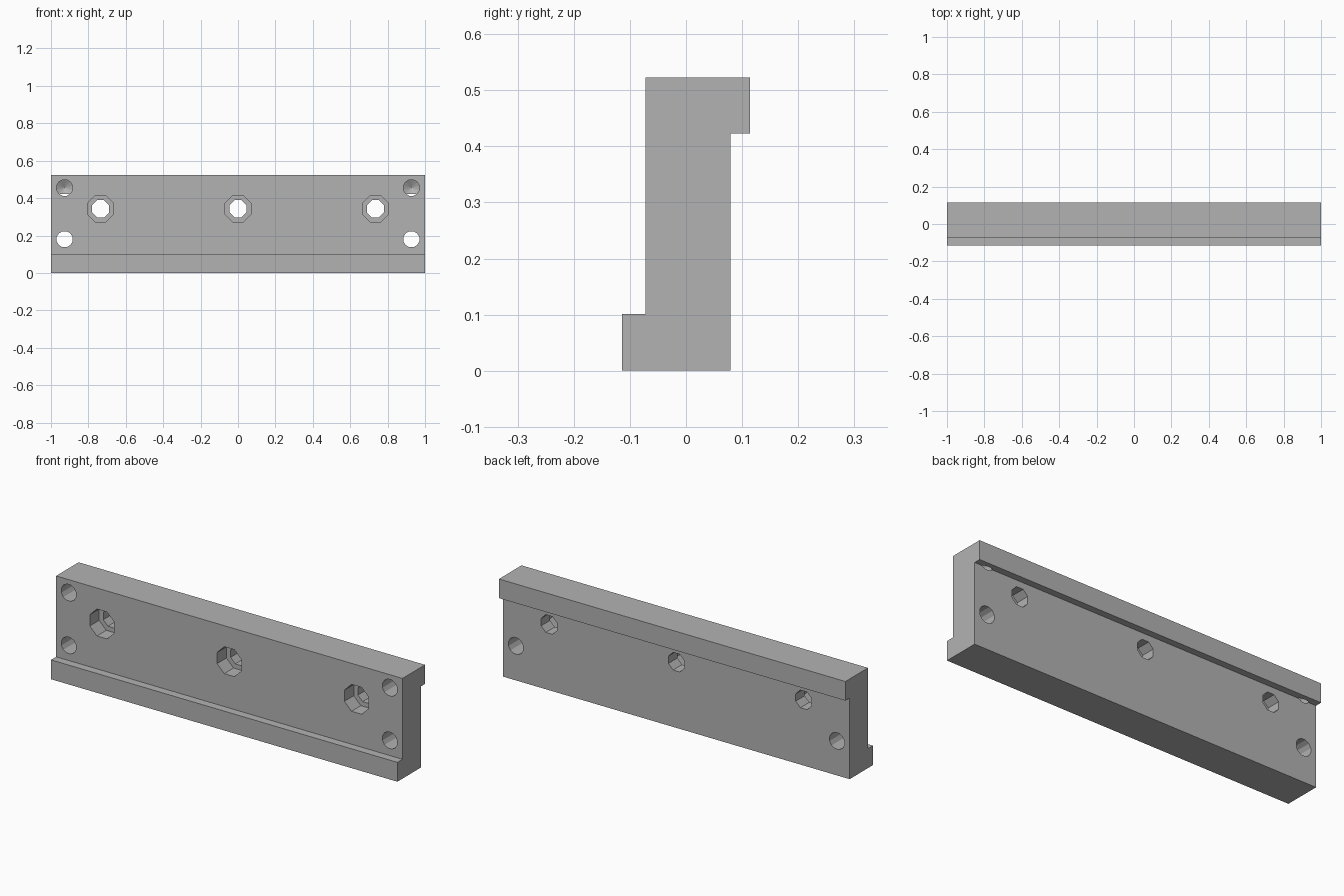
import bpy, bmesh, math
from mathutils import Matrix

cube = bpy.data.objects.get("Cube")
if cube:
    bpy.data.objects.remove(cube, do_unlink=True)

grey = bpy.data.materials.new("plain grey")
grey.use_nodes = True
colour = (0.45, 0.45, 0.45, 1)
grey.diffuse_color = colour
grey.node_tree.nodes["Principled BSDF"].inputs["Base Color"].default_value = colour


def add_object(name, bm):
    bmesh.ops.recalc_face_normals(bm, faces=bm.faces)
    mesh = bpy.data.meshes.new(name)
    bm.to_mesh(mesh)
    bm.free()
    mesh.materials.append(grey)
    obj = bpy.data.objects.new(name, mesh)
    bpy.context.collection.objects.link(obj)
    return obj


# Bar: stepped cross-section (y, z) extruded along x
FRONT, BACK = -0.072, 0.079
profile = [(-0.114, 0), (BACK, 0), (BACK, 0.423), (0.114, 0.423),
           (0.114, 0.523), (FRONT, 0.523), (FRONT, 0.101), (-0.114, 0.101)]
bm = bmesh.new()
section = bm.faces.new([bm.verts.new((-1, y, z)) for y, z in profile])
ends = bmesh.ops.extrude_face_region(bm, geom=[section])["geom"]
bmesh.ops.translate(bm, vec=(2, 0, 0),
                    verts=[v for v in ends if isinstance(v, bmesh.types.BMVert)])
bar = add_object("mounting_bar", bm)


def drill(name, x, z, sides, rings):
    """Cut a hole along y; rings are (y, radius), a zero radius is a drill tip."""
    bm = bmesh.new()
    loops = []
    for y, r in rings:
        if r == 0:
            loops.append([bm.verts.new((x, y, z))])
            continue
        angles = [2 * math.pi * (i + 0.5) / sides for i in range(sides)]
        loops.append([bm.verts.new((x + r * math.cos(a), y, z + r * math.sin(a)))
                      for a in angles])
    bm.faces.new(loops[0])
    for a, b in zip(loops, loops[1:]):
        for i in range(sides):
            j = (i + 1) % sides
            if len(b) == 1:
                bm.faces.new((a[i], a[j], b[0]))
            else:
                bm.faces.new((a[i], a[j], b[j], b[i]))
    if len(loops[-1]) > 1:
        bm.faces.new(loops[-1])
    cutter = add_object(name, bm)
    cutter.hide_render = True
    cut = bar.modifiers.new(name, 'BOOLEAN')
    cut.operation = 'DIFFERENCE'
    cut.solver = 'EXACT'
    cut.object = cutter
    return cutter


# Counterbored bolt holes, then plain and blind corner holes
cutters = []
for x in (-0.735, 0, 0.735):
    cutters.append(drill("bolt_hole", x, 0.343, 8,
                         [(-0.2, 0.076), (0.005, 0.076), (0.005, 0.05), (0.2, 0.05)]))
for x in (-0.927, 0.927):
    cutters.append(drill("through_hole", x, 0.18, 12, [(-0.2, 0.044), (0.2, 0.044)]))
    cutters.append(drill("blind_hole", x, 0.455, 12,
                         [(-0.2, 0.044), (0.083, 0.044), (0.108, 0)]))

# Bake the cuts and remove the cutters
bpy.context.view_layer.objects.active = bar
bar.select_set(True)
for modifier in list(bar.modifiers):
    bpy.ops.object.modifier_apply(modifier=modifier.name)
for cutter in cutters:
    bpy.data.objects.remove(cutter, do_unlink=True)
